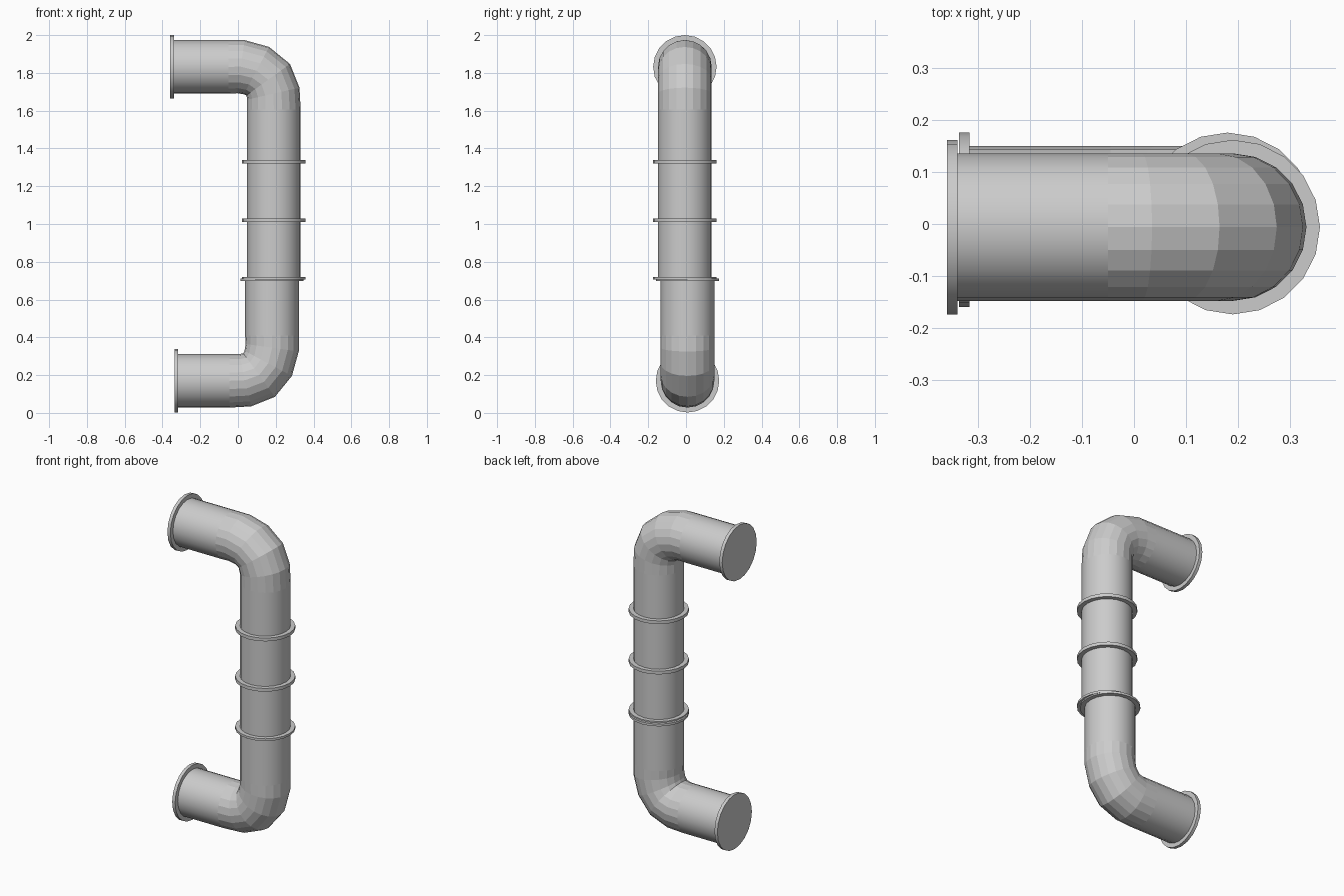
import bpy, bmesh
from math import sin, cos, pi, atan2

if "Cube" in bpy.data.objects:
    bpy.data.objects.remove(bpy.data.objects["Cube"])

SIDES = 20
R_PIPE, R_FLANGE = 0.142, 0.168


def finish(name, bm):
    bmesh.ops.recalc_face_normals(bm, faces=bm.faces)
    me = bpy.data.meshes.new(name)
    bm.to_mesh(me)
    bm.free()
    ob = bpy.data.objects.new(name, me)
    bpy.context.collection.objects.link(ob)
    return ob


def sweep(name, stations, y, radius, capped=False, flat=()):
    """Tube in the XZ plane; stations are (x, z, tangent angle in radians)."""
    bm = bmesh.new()
    rings = []
    for x, z, a in stations:
        ring = []
        for i in range(SIDES):
            t = 2 * pi * i / SIDES
            n = radius * cos(t)
            ring.append(bm.verts.new((x - sin(a) * n, y + radius * sin(t), z + cos(a) * n)))
        rings.append(ring)
    for k in range(len(rings) - 1):
        for i in range(SIDES):
            j = (i + 1) % SIDES
            f = bm.faces.new((rings[k][i], rings[k][j], rings[k + 1][j], rings[k + 1][i]))
            f.smooth = k not in flat
    if capped:
        bm.faces.new(rings[0])
        bm.faces.new(rings[-1])
        for e in bm.edges:
            if any(len(f.verts) > 4 for f in e.link_faces):
                e.smooth = False
    return finish(name, bm)


def flange(name, x, z, y, vertical, thick=0.02):
    h = thick / 2
    if vertical:
        st = [(x, z - h, pi / 2), (x, z + h, pi / 2)]
    else:
        st = [(x - h, z, 0), (x + h, z, 0)]
    return sweep(name, st, y, R_FLANGE, capped=True)


# Elbow stations: distances from the two pipe axes, and turn angle in degrees
ELBOW = [(0.225, 0, 0), (0.142, 0.003, 13), (0.068, 0.030, 36),
         (0.020, 0.092, 62), (-0.001, 0.175, 82), (0, 0.24, 90)]
FLAT = range(1, 6)

# Lower bent pipe
XL, ZL, YL = 0.18, 0.17, 0.008
path = [(-0.32, ZL, 0)]
path += [(XL - u, ZL + v, a * pi / 180) for u, v, a in ELBOW]
path += [(XL, 0.71, pi / 2)]
sweep("lower_pipe", path, YL, R_PIPE, flat=FLAT)
flange("lower_end_flange", -0.327, ZL, YL, False)
flange("lower_joint_flange", XL, 0.705, YL, True, 0.014)

# Upper bent pipe: the same elbow turned the other way round
XU, ZU, YU = 0.19, 1.832, -0.006
path = [(-0.35, ZU, 0)]
path += [(XU - v, ZU - u, (a - 90) * pi / 180) for u, v, a in reversed(ELBOW)]
path += [(XU, 1.33, -pi / 2)]
sweep("upper_pipe", path, YU, R_PIPE, flat=FLAT)
flange("upper_end_flange", -0.35, ZU, YU, False)

# Straight middle pipes with their joint flanges
JOINTS = [0.713, 1.02, 1.33]
for i in range(2):
    sweep(f"middle_pipe_{i + 1}", [(XU, JOINTS[i], pi / 2), (XU, JOINTS[i + 1], pi / 2)], YU, R_PIPE)
for i, z in enumerate(JOINTS):
    flange(f"joint_flange_{i + 1}", XU, z, YU, True, 0.014 if i == 0 else 0.02)
